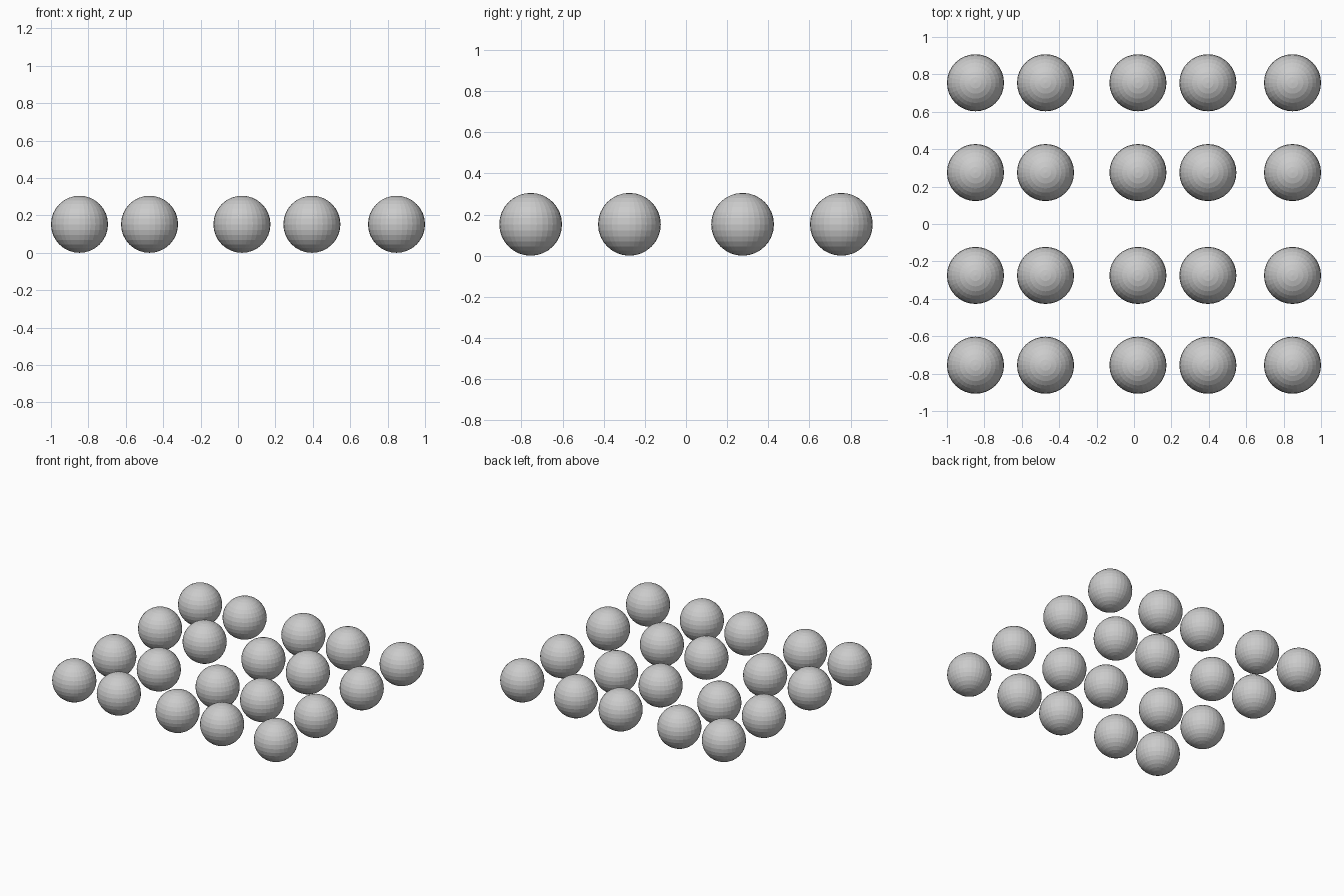
import bpy

if "Cube" in bpy.data.objects:
    bpy.data.objects.remove(bpy.data.objects["Cube"])

R = 0.1525                                  # ball radius
COLUMNS = (-0.8475, -0.473, 0.021, 0.395, 0.8475)
ROWS = (-0.755, -0.275, 0.275, 0.755)

# One shared ball mesh, faceted
bpy.ops.mesh.primitive_uv_sphere_add(segments=32, ring_count=16, radius=R,
                                     location=(COLUMNS[0], ROWS[0], R))
first = bpy.context.object
first.name = "ball_1_1"
first.data.name = "ball"

# Grid of balls in unevenly spaced rows and columns
for j, y in enumerate(ROWS):
    for i, x in enumerate(COLUMNS):
        if i == j == 0:
            continue
        ball = bpy.data.objects.new(f"ball_{j + 1}_{i + 1}", first.data)
        ball.location = (x, y, R)
        bpy.context.collection.objects.link(ball)
